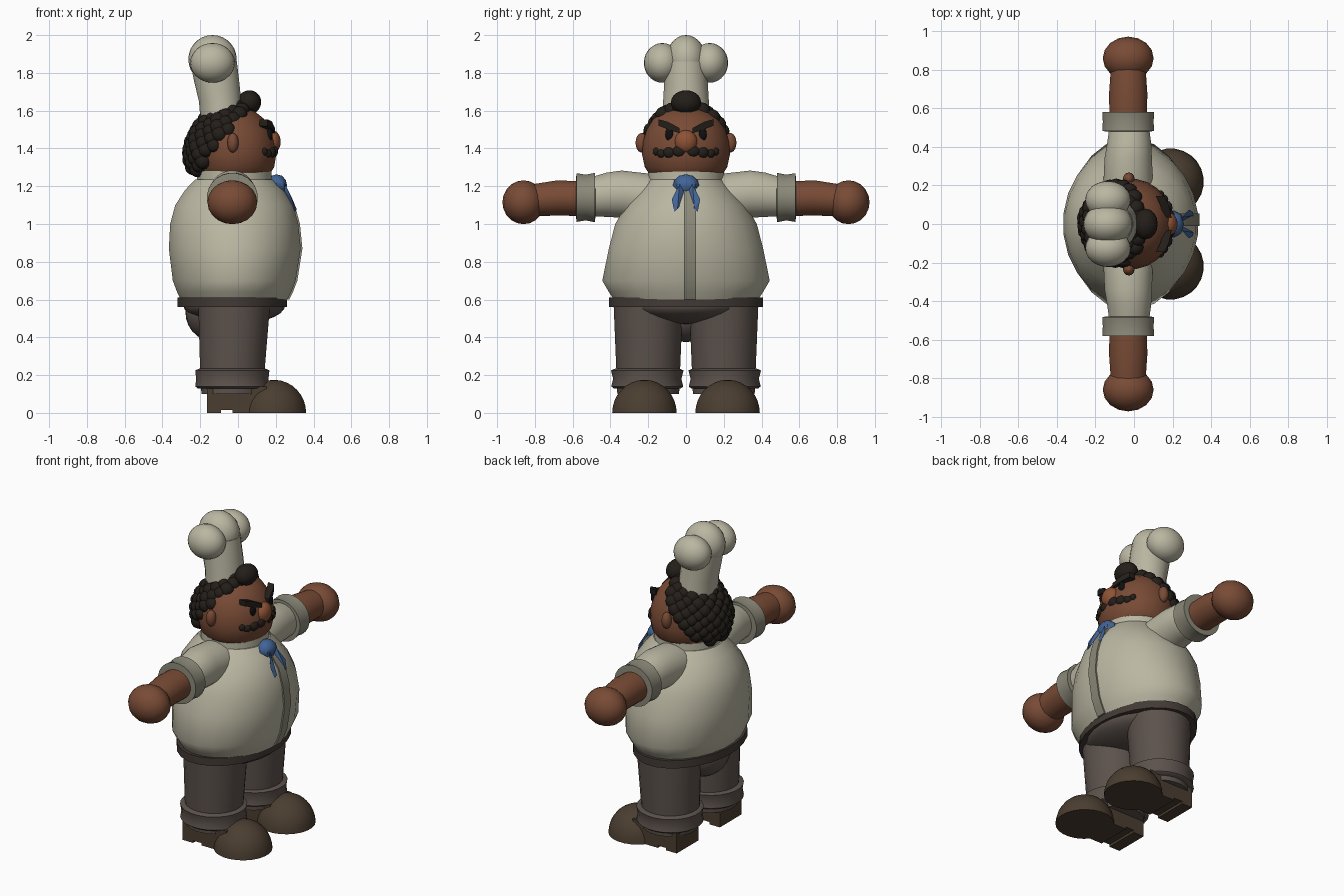
import bpy, bmesh, math
from mathutils import Matrix, Vector


def material(name, rgb):
    m = bpy.data.materials.new(name)
    m.diffuse_color = (*rgb, 1)
    return m


SKIN = material("skin", (0.19, 0.07, 0.036))
NOSE = material("nose_skin", (0.27, 0.085, 0.035))
CLOTH = material("jacket_cloth", (0.49, 0.47, 0.36))
TRIM = material("jacket_trim", (0.26, 0.25, 0.19))
PANTS = material("trouser_cloth", (0.107, 0.084, 0.072))
BELT = material("belt_cloth", (0.055, 0.042, 0.035))
SHOE = material("shoe_leather", (0.07, 0.048, 0.03))
HAIR = material("hair", (0.017, 0.013, 0.01))
BLACK = material("eye_black", (0.005, 0.005, 0.005))
BLUE = material("scarf_blue", (0.053, 0.127, 0.305))


def finish(name, bm, mat, angle=40):
    bmesh.ops.recalc_face_normals(bm, faces=bm.faces)
    me = bpy.data.meshes.new(name)
    bm.to_mesh(me)
    bm.free()
    me.materials.append(mat)
    ob = bpy.data.objects.new(name, me)
    bpy.context.collection.objects.link(ob)
    bpy.ops.object.select_all(action='DESELECT')
    ob.select_set(True)
    bpy.context.view_layer.objects.active = ob
    bpy.ops.object.shade_smooth_by_angle(angle=math.radians(angle))
    return ob


def loft(name, rings, mat, axis='z', side=1, segs=24):
    """Rings are (position, centre u, radius u, centre v, radius v); 4 segs gives boxes."""
    bm = bmesh.new()
    loops = []
    k = math.sqrt(2) if segs == 4 else 1
    for pos, cu, ru, cv, rv in rings:
        loop = []
        for i in range(segs):
            a = 2 * math.pi * (i + 0.5) / segs
            u, v = cu + k * ru * math.cos(a), cv + k * rv * math.sin(a)
            co = (u, side * v, pos) if axis == 'z' else (u, side * pos, v)
            loop.append(bm.verts.new(co))
        loops.append(loop)
    for a, b in zip(loops, loops[1:]):
        for i in range(segs):
            j = (i + 1) % segs
            bm.faces.new((a[i], a[j], b[j], b[i]))
    bm.faces.new(loops[0])
    bm.faces.new(loops[-1])
    return finish(name, bm, mat)


def balls(name, items, mat, segs=24, rows=14):
    """Items are (centre, radii)."""
    bm = bmesh.new()
    for c, r in items:
        m = Matrix.Translation(c) @ Matrix.Diagonal((*r, 1))
        bmesh.ops.create_uvsphere(bm, u_segments=segs, v_segments=rows, radius=1, matrix=m)
    return finish(name, bm, mat)


def box(name, x0, x1, y0, y1, z0, z1, mat):
    cx, rx, cy, ry = (x0 + x1) / 2, (x1 - x0) / 2, (y0 + y1) / 2, (y1 - y0) / 2
    return loft(name, [(z0, cx, rx, cy, ry), (z1, cx, rx, cy, ry)], mat, segs=4)


# Torso, front placket, collar, belt and pelvis
torso = [(0.60, -0.02, 0.285, 0, 0.385), (0.64, -0.02, 0.305, 0, 0.412),
         (0.70, -0.02, 0.328, 0, 0.447), (0.87, -0.017, 0.352, 0, 0.412),
         (1.00, -0.02, 0.342, 0, 0.378), (1.10, -0.02, 0.315, 0, 0.32),
         (1.18, -0.02, 0.262, 0, 0.25), (1.235, -0.02, 0.21, 0, 0.20)]
loft("jacket_body", torso, CLOTH)
loft("jacket_placket", [(z, cx + rx - 0.012, 0.018, 0.022, 0.032) for z, cx, rx, _, _ in torso], TRIM, segs=4)
loft("collar", [(1.20, -0.02, 0.20, 0, 0.205), (1.28, -0.02, 0.198, 0, 0.202)], CLOTH)
loft("belt", [(0.56, -0.03, 0.293, 0, 0.41), (0.61, -0.03, 0.293, 0, 0.41)], BELT)
balls("trouser_hips", [((-0.02, 0, 0.57), (0.27, 0.33, 0.10)),
                       ((-0.12, 0, 0.53), (0.158, 0.17, 0.155))], PANTS)

for s, tag in ((1, "left"), (-1, "right")):
    # Legs and turned-up cuffs
    loft(tag + "_trouser_leg", [(0.10, -0.03, 0.165, 0.20, 0.165), (0.22, -0.03, 0.172, 0.20, 0.17),
                                (0.58, -0.02, 0.192, 0.20, 0.185)], PANTS, side=s)
    loft(tag + "_trouser_cuff", [(0.13, -0.03, 0.185, 0.205, 0.18), (0.14, -0.03, 0.198, 0.205, 0.192),
                                 (0.18, -0.03, 0.193, 0.205, 0.182), (0.225, -0.03, 0.198, 0.205, 0.194),
                                 (0.235, -0.03, 0.175, 0.205, 0.17)], PANTS, side=s)
    # Shoes: rounded toe, narrow rear with a raised arch before the heel
    toe = [(0.175 * math.sin(t), 0.19, 0.172 * math.cos(t), 0.22, 0.172 * math.cos(t))
           for t in [i * math.radians(88) / 8 for i in range(9)]]
    loft(tag + "_shoe_toe", toe, SHOE, side=s)
    y0, y1 = sorted((s * 0.11, s * 0.33))
    box(tag + "_shoe_rear", -0.165, 0.15, y0, y1, 0.015, 0.14, SHOE)
    box(tag + "_shoe_heel", -0.165, -0.09, y0, y1, 0, 0.015, SHOE)
    box(tag + "_shoe_sole", -0.03, 0.15, y0, y1, 0, 0.015, SHOE)
    # Arms: sleeve, cuff, forearm, fist
    loft(tag + "_sleeve", [(0.10, -0.03, 0.13, 1.13, 0.12), (0.20, -0.03, 0.13, 1.14, 0.128),
                           (0.34, -0.03, 0.124, 1.158, 0.126), (0.42, -0.025, 0.115, 1.155, 0.118),
                           (0.53, -0.025, 0.10, 1.14, 0.10)], CLOTH, 'y', s)
    loft(tag + "_sleeve_cuff", [(0.48, -0.03, 0.11, 1.14, 0.105), (0.482, -0.03, 0.135, 1.14, 0.132),
                                (0.53, -0.03, 0.133, 1.14, 0.122), (0.58, -0.03, 0.135, 1.14, 0.13),
                                (0.582, -0.03, 0.105, 1.14, 0.102)], TRIM, 'y', s)
    loft(tag + "_forearm", [(0.52, -0.03, 0.098, 1.133, 0.092), (0.68, -0.03, 0.10, 1.138, 0.094),
                            (0.82, -0.03, 0.09, 1.125, 0.085)], SKIN, 'y', s)
    balls(tag + "_fist", [((-0.03, s * 0.86, 1.115), (0.132, 0.112, 0.116))], SKIN, 16, 10)
    # Ear, eye, eyebrow, moustache half
    balls(tag + "_ear", [((-0.027, s * 0.235, 1.43), (0.03, 0.032, 0.052))], SKIN, 16, 10)
    balls(tag + "_eye", [((0.168, s * 0.088, 1.475), (0.015, 0.022, 0.036))], BLACK, 16, 10)
    loft(tag + "_eyebrow", [(0.035, 0.175, 0.02, 1.495, 0.014), (0.10, 0.158, 0.022, 1.522, 0.02),
                            (0.145, 0.135, 0.022, 1.537, 0.017)], HAIR, 'y', s, 4)
    balls(tag + "_moustache", [((0.183, s * 0.035, 1.385), (0.03, 0.04, 0.033)),
                               ((0.17, s * 0.085, 1.378), (0.03, 0.036, 0.032)),
                               ((0.15, s * 0.125, 1.373), (0.028, 0.03, 0.026)),
                               ((0.135, s * 0.155, 1.383), (0.022, 0.02, 0.022))], HAIR, 12, 8)

# Head: broad jaw narrowing to the crown
loft("head", [(1.20, -0.02, 0.10, 0, 0.10), (1.25, -0.015, 0.175, 0, 0.185), (1.30, -0.015, 0.208, 0, 0.22),
              (1.37, -0.015, 0.22, 0, 0.235), (1.44, -0.02, 0.217, 0, 0.228), (1.50, -0.025, 0.203, 0, 0.21),
              (1.56, -0.03, 0.165, 0, 0.172), (1.60, -0.03, 0.115, 0, 0.12), (1.62, -0.03, 0.05, 0, 0.05)], SKIN)
balls("nose", [((0.18, 0, 1.435), (0.046, 0.06, 0.062))], NOSE)

# Curly hair: small balls spread over the back and top of the skull
curls = []
N = 230
for i in range(N):
    h = 1 - 2 * (i + 0.5) / N
    r, a = math.sqrt(1 - h * h), i * math.pi * (3 - math.sqrt(5))
    z = 1.42 + 0.20 * h
    x = -0.055 + 0.195 * r * math.cos(a) + 0.22 * (z - 1.42)
    y = 0.20 * r * math.sin(a)
    if z > 1.285 and z > 1.30 + 1.25 * (x + 0.2):
        q = 0.038 + 0.006 * (i % 3) / 2
        curls.append(((x, y, z), (q, q, q)))
balls("curly_hair", curls, HAIR, 12, 8)
balls("hair_quiff", [((0.06, 0, 1.645), (0.063, 0.08, 0.063))], HAIR, 16, 10)

# Tall leaning hat with three puffs
loft("hat_band", [(1.56, -0.085, 0.115, 0, 0.13), (1.65, -0.095, 0.113, 0, 0.122),
                  (1.75, -0.112, 0.12, 0, 0.116), (1.86, -0.13, 0.125, 0, 0.11)], CLOTH)
balls("hat_puffs", [((-0.135, 0, 1.872), (0.128, 0.105, 0.128))]
      + [((-0.135, s * 0.125, 1.853), (0.118, 0.098, 0.105)) for s in (1, -1)], CLOTH)

# Neckerchief: knot with two faceted, pointed tails
balls("scarf_knot", [((0.205, 0, 1.205), (0.055, 0.07, 0.058))], BLUE, 8, 6)
for s, tag in ((1, "left"), (-1, "right")):
    bm = bmesh.new()
    for p in ((0.22, 0.0, 1.22), (0.25, 0.035, 1.21), (0.25, 0.008, 1.13), (0.285, 0.075, 1.13),
              (0.27, 0.03, 1.10), (0.305, 0.062, 1.065), (0.285, 0.04, 1.14), (0.31, 0.045, 1.08)):
        bm.verts.new((p[0], s * p[1], p[2]))
    bmesh.ops.convex_hull(bm, input=bm.verts)
    finish(tag + "_scarf_tail", bm, BLUE, 15)
